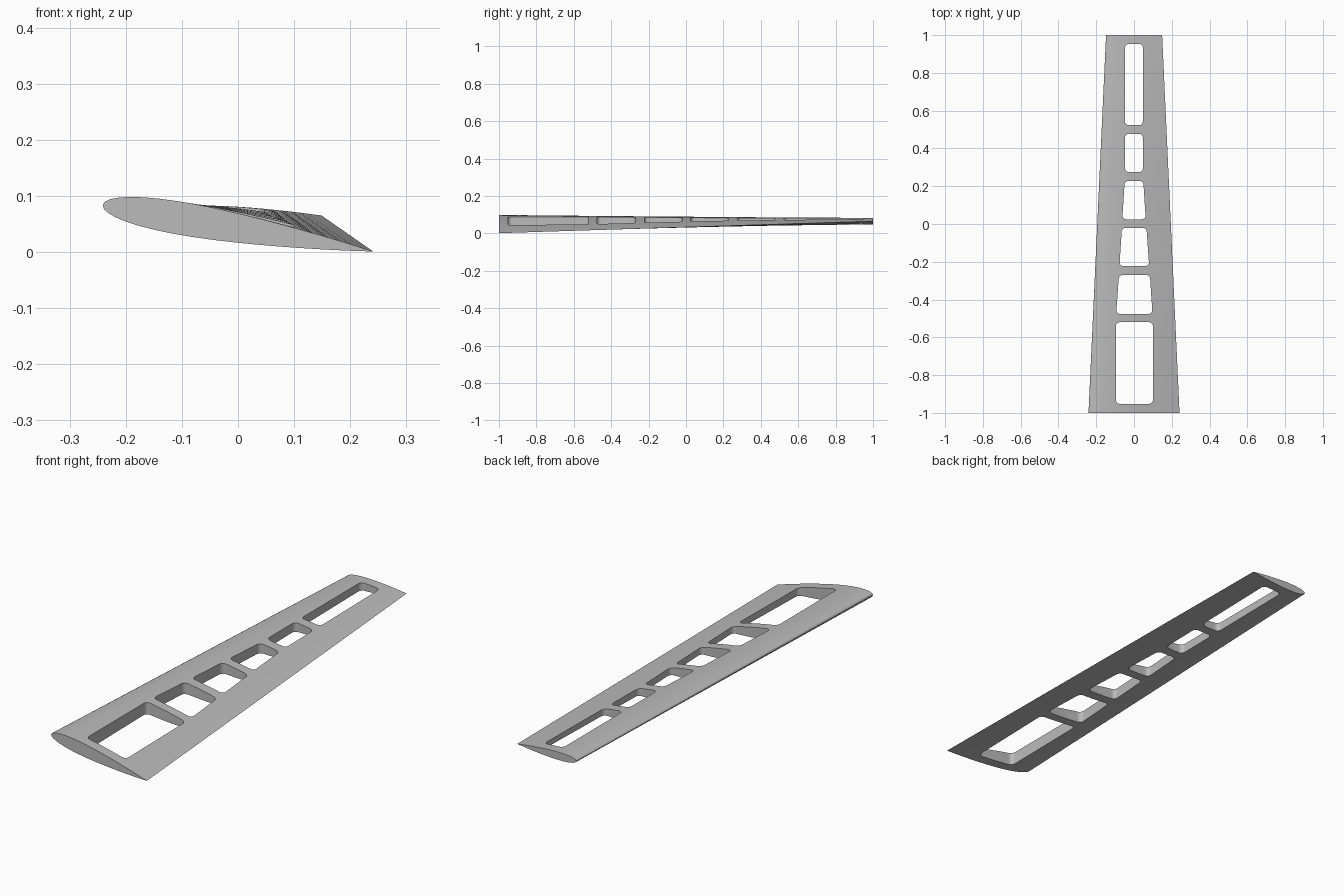
import bpy, bmesh, math

if "Cube" in bpy.data.objects:
    bpy.data.objects.remove(bpy.data.objects["Cube"])

SIDE = 20       # profile steps per surface
STATIONS = 24   # sections along the span

metal = bpy.data.materials.new("light_grey")
metal.diffuse_color = (0.5, 0.5, 0.5, 1)
metal.use_nodes = True
metal.node_tree.nodes["Principled BSDF"].inputs["Base Color"].default_value = metal.diffuse_color


def thickness(t):
    # half thickness of a symmetric 12 percent aerofoil
    return 0.6 * (0.2969 * math.sqrt(t) - 0.126 * t - 0.3516 * t**2
                  + 0.2843 * t**3 - 0.1036 * t**4)


def aerofoil():
    ts = [(1 - math.cos(math.pi * i / SIDE)) / 2 for i in range(SIDE + 1)]
    upper = [(t, thickness(t)) for t in reversed(ts)]
    lower = [(t, -thickness(t)) for t in ts[1:-1]]
    return upper + lower


def section(lead_x, lead_z, trail_x, trail_z):
    # place the aerofoil on a chord line
    dx, dz = trail_x - lead_x, trail_z - lead_z
    return [(lead_x + t * dx - h * dz, lead_z + t * dz + h * dx)
            for t, h in aerofoil()]


def make_object(name, bm):
    bmesh.ops.recalc_face_normals(bm, faces=bm.faces[:])
    mesh = bpy.data.meshes.new(name)
    bm.to_mesh(mesh)
    bm.free()
    obj = bpy.data.objects.new(name, mesh)
    bpy.context.collection.objects.link(obj)
    return obj


# Wing body: twisted root lofted to a level tip
root = section(-0.241, 0.084, 0.241, 0.001)
tip = section(-0.148, 0.065, 0.149, 0.065)
bm = bmesh.new()
rings = []
for s in range(STATIONS + 1):
    f = s / STATIONS
    rings.append([bm.verts.new((a[0] + (b[0] - a[0]) * f, -1 + 2 * f,
                                a[1] + (b[1] - a[1]) * f))
                  for a, b in zip(root, tip)])
n = len(root)
for r0, r1 in zip(rings, rings[1:]):
    for i in range(n):
        j = (i + 1) % n
        bm.faces.new((r0[i], r0[j], r1[j], r1[i]))
bm.faces.new(rings[0])
bm.faces.new(rings[-1])
wing = make_object("wing", bm)
wing.data.materials.append(metal)

# Lightening holes: near y, far y, near left/right x, far left/right x
holes = [
    (-0.952, -0.52, -0.096, 0.100, -0.096, 0.100),
    (-0.476, -0.27, -0.094, 0.098, -0.080, 0.084),
    (-0.222, -0.02, -0.077, 0.080, -0.064, 0.066),
    (0.025, 0.228, -0.062, 0.062, -0.049, 0.049),
    (0.275, 0.477, -0.048, 0.047, -0.048, 0.047),
    (0.523, 0.953, -0.048, 0.047, -0.048, 0.047),
]
bm = bmesh.new()
for y0, y1, l0, r0, l1, r1 in holes:
    outline = [(l0, y0), (r0, y0), (r1, y1), (l1, y1)]
    low = [bm.verts.new((x, y, -0.1)) for x, y in outline]
    top = [bm.verts.new((x, y, 0.2)) for x, y in outline]
    bm.faces.new(low[::-1])
    bm.faces.new(top)
    for i in range(4):
        j = (i + 1) % 4
        bm.faces.new((low[i], low[j], top[j], top[i]))
    corners = [bm.edges.get((a, b)) for a, b in zip(low, top)]
    bmesh.ops.bevel(bm, geom=corners, offset=0.02, segments=5,
                    profile=0.5, affect='EDGES')
cutter = make_object("hole_cutter", bm)
cutter.data.materials.append(metal)
cutter.hide_render = True

# Cut the holes and keep the finished mesh
cut = wing.modifiers.new("holes", 'BOOLEAN')
cut.operation = 'DIFFERENCE'
cut.solver = 'EXACT'
cut.object = cutter
bpy.context.view_layer.objects.active = wing
wing.select_set(True)
bpy.ops.object.modifier_apply(modifier=cut.name)
bpy.data.objects.remove(cutter)

# Smooth skin with crisp hole rims and ends
bpy.ops.object.shade_smooth_by_angle(angle=math.radians(30))
